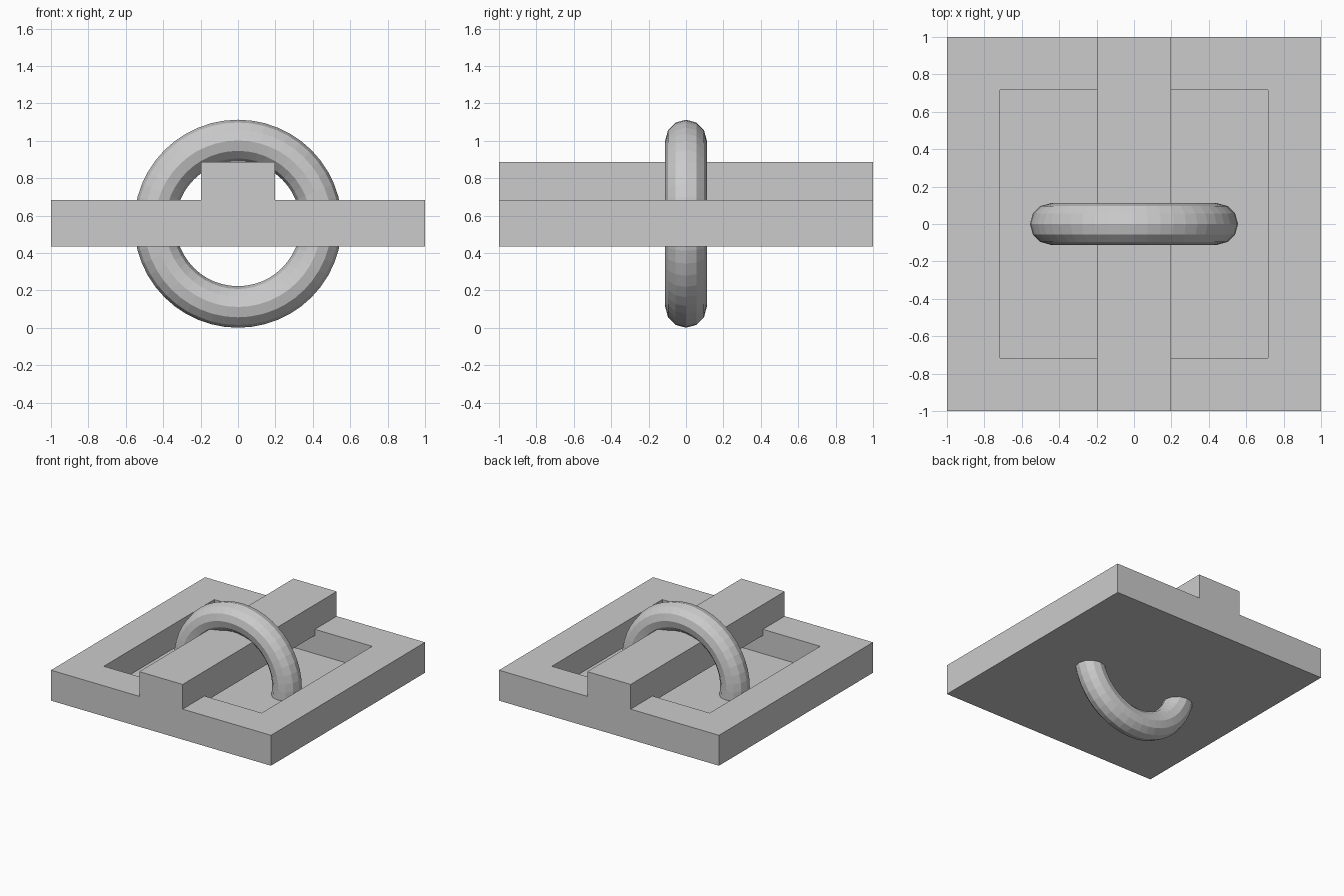
import bpy
import bmesh
from math import pi

if "Cube" in bpy.data.objects:
    bpy.data.objects.remove(bpy.data.objects["Cube"])

PLATE_BOTTOM, PLATE_TOP = 0.435, 0.685
BAR_BOTTOM, BAR_TOP = 0.635, 0.888
POCKET_FLOOR = 0.485


def box(name, x, y, z0, z1, pocket=None):
    """Box with half sizes x, y; pocket = (rim width, depth) sunk into the top."""
    bm = bmesh.new()
    bmesh.ops.create_cube(bm, size=2)
    for v in bm.verts:
        v.co = (v.co.x * x, v.co.y * y, z1 if v.co.z > 0 else z0)
    bm.normal_update()
    if pocket:
        rim, depth = pocket
        top = max(bm.faces, key=lambda f: f.calc_center_median().z)
        bmesh.ops.inset_region(bm, faces=[top], thickness=rim)
        wall = bmesh.ops.extrude_discrete_faces(bm, faces=[top])["faces"][0]
        for v in wall.verts:
            v.co.z -= depth
        bmesh.ops.recalc_face_normals(bm, faces=bm.faces)
    mesh = bpy.data.meshes.new(name)
    bm.to_mesh(mesh)
    bm.free()
    obj = bpy.data.objects.new(name, mesh)
    bpy.context.collection.objects.link(obj)
    return obj


# Square plate with a recessed tray
plate = box("plate", 1, 1, PLATE_BOTTOM, PLATE_TOP, (0.4, PLATE_TOP - POCKET_FLOOR))

# Raised bar bridging the tray, fused into the rim
bar = box("bar_helper", 0.197, 1, BAR_BOTTOM, BAR_TOP)
bar.hide_render = True
bar.hide_set(True)
fuse = plate.modifiers.new("fuse_bar", 'BOOLEAN')
fuse.operation = 'UNION'
fuse.solver = 'EXACT'
fuse.object = bar
bpy.context.view_layer.objects.active = plate
bpy.ops.object.modifier_apply(modifier=fuse.name)
bpy.data.objects.remove(bar)

# Ring looped around the bar and through the plate
bpy.ops.mesh.primitive_torus_add(
    major_segments=48, minor_segments=12, major_radius=0.445, minor_radius=0.111,
    location=(0, 0, 0.557), rotation=(pi / 2, 0, 0))
bpy.context.object.name = "ring"
